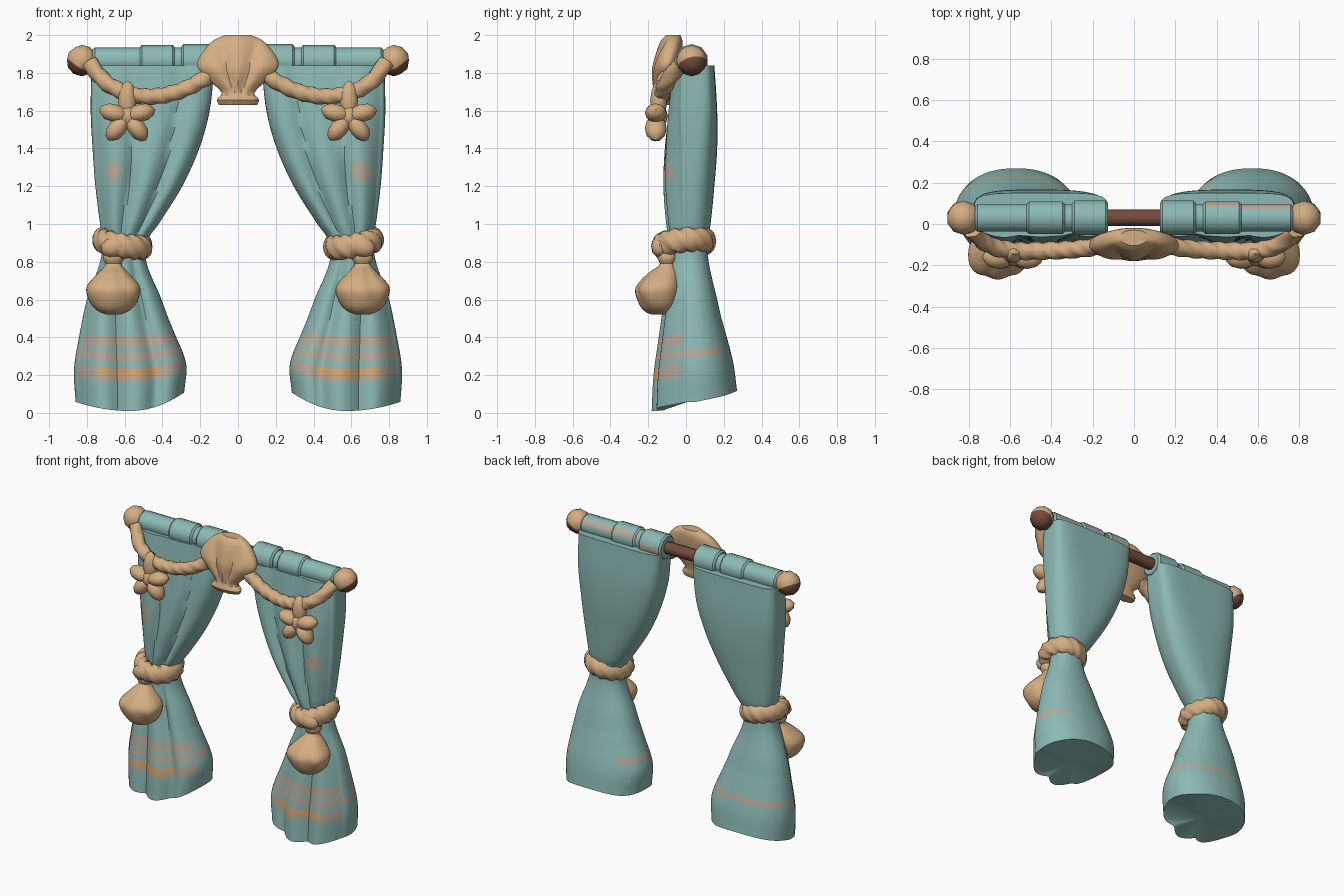
import bpy, bmesh, math
from mathutils import Vector, Matrix

if "Cube" in bpy.data.objects:
    bpy.data.objects.remove(bpy.data.objects["Cube"])

def mat(name, c):
    m = bpy.data.materials.new(name)
    m.diffuse_color = (*c, 1)
    m.use_nodes = True
    m.node_tree.nodes["Principled BSDF"].inputs["Base Color"].default_value = m.diffuse_color
    return m

TEAL = mat("teal_cloth", (0.265, 0.49, 0.46))
TAN = mat("sandy_tan", (0.66, 0.42, 0.225))
BROWN = mat("dark_wood", (0.18, 0.07, 0.045))
BEIGE = mat("beige_print", (0.46, 0.41, 0.335))
ORANGE = mat("orange_print", (0.68, 0.39, 0.17))

def finish(name, bm, mats, angle=35):
    bmesh.ops.recalc_face_normals(bm, faces=bm.faces[:])
    me = bpy.data.meshes.new(name)
    bm.to_mesh(me)
    bm.free()
    for m in mats:
        me.materials.append(m)
    for p in me.polygons:
        p.use_smooth = True
    me.set_sharp_from_angle(angle=math.radians(angle))
    ob = bpy.data.objects.new(name, me)
    bpy.context.collection.objects.link(ob)
    return ob

def loft(name, rings, mats, rule=None, closed=False, angle=35):
    """Skin a list of point rings; rule(centre, row) picks the material."""
    bm = bmesh.new()
    vs = [[bm.verts.new(p) for p in r] for r in rings]
    n, m = len(rings[0]), len(rings)
    for i in range(m if closed else m - 1):
        a, b = vs[i], vs[(i + 1) % m]
        for j in range(n):
            k = (j + 1) % n
            f = bm.faces.new((a[j], a[k], b[k], b[j]))
            if rule:
                f.material_index = rule(f.calc_center_median(), i)
    if not closed:
        caps = [bm.faces.new(vs[0]), bm.faces.new(vs[-1])]
        bmesh.ops.poke(bm, faces=caps)
    return finish(name, bm, mats, angle)

def keyed(keys, z):
    """Smooth interpolation of rows (z, values...)."""
    i = 0
    while i < len(keys) - 2 and z > keys[i + 1][0]:
        i += 1
    a, b = keys[i], keys[i + 1]
    p, q = keys[max(i - 1, 0)], keys[min(i + 2, len(keys) - 1)]
    h = b[0] - a[0]
    t = min(max((z - a[0]) / h, 0), 1)
    out = []
    for k in range(1, len(a)):
        m0 = (b[k] - p[k]) / (b[0] - p[0]) * h
        m1 = (q[k] - a[k]) / (q[0] - a[0]) * h
        out.append((2*t**3 - 3*t*t + 1) * a[k] + (t**3 - 2*t*t + t) * m0
                   + (3*t*t - 2*t**3) * b[k] + (t**3 - t*t) * m1)
    return out

def power(v, e):
    return math.copysign(abs(v) ** e, v)

# Curtain panel: height, outer x, inner x, front y, back y, squareness, fold depth
PANEL = [
    (0.01, 0.86, 0.285, -0.165, 0.27, 0.9, 0.035),
    (0.2, 0.868, 0.275, -0.155, 0.25, 0.9, 0.035),
    (0.4, 0.84, 0.335, -0.13, 0.21, 0.9, 0.03),
    (0.6, 0.80, 0.405, -0.105, 0.165, 0.9, 0.025),
    (0.8, 0.73, 0.485, -0.085, 0.12, 0.9, 0.012),
    (0.92, 0.715, 0.475, -0.085, 0.115, 0.9, 0.012),
    (1.0, 0.73, 0.42, -0.095, 0.13, 0.85, 0.02),
    (1.2, 0.755, 0.295, -0.105, 0.15, 0.75, 0.03),
    (1.4, 0.77, 0.205, -0.10, 0.165, 0.65, 0.028),
    (1.6, 0.78, 0.15, -0.085, 0.165, 0.5, 0.022),
    (1.84, 0.775, 0.125, -0.06, 0.15, 0.4, 0.012)]

def curtain(side, name):
    n, rows = 96, 183
    zs = [0.01 + 1.83 * i / rows for i in range(rows + 1)]
    rings = []
    for z in zs:
        xo, xi, yf, yb, e, fold = keyed(PANEL, z)
        w = max(0, 1 - z / 0.5)
        ring = []
        for j in range(n):
            t = 2 * math.pi * j / n
            c, s = math.cos(t), math.sin(t)
            u = power(c, e)
            x = (xo + xi) / 2 + (xo - xi) / 2 * u
            y = (yf + yb) / 2 + (yb - yf) / 2 * power(s, e)
            front = max(0, -s) ** 0.7
            y += fold * front * (1.1 - 1.6 * abs(math.cos(4.6 * u + 0.5)))
            lift = 0.11 * max(0, s) + (0.05 if u > 0 else 0.10) * u * u * (1 - max(0, s))
            ring.append((side * x, y, z + w * lift))
        rings.append(ring)

    def rule(c, i):
        z, x = (zs[i] + zs[min(i + 1, rows)]) / 2, abs(c.x)
        if math.hypot((x - 0.655) * (1.0 if side > 0 else 1.6), c.z - 1.275) < 0.06 and c.y < 0:
            return 1
        if 0.265 < z < 0.325 and (side < 0 or c.y < 0.2):
            return 1
        if c.y < -0.02:
            if 0.19 < z < 0.23 and 0.42 < x < 0.74:
                return 2
            if 0.34 < z < 0.41 or 0.165 < z < 0.24:
                return 1
        return 0
    loft(name, rings, [TEAL, BEIGE, ORANGE], rule, angle=40)

def tube_x(name, x0, x1, r, mats, rule=None, n=10, bevel=0.012):
    rings = []
    for x, q in ((x0, r - bevel), (x0 + bevel, r), (x1 - bevel, r), (x1, r - bevel)):
        rings.append([(x, 0.03 + q * math.cos(2 * math.pi * (j + .5) / n),
                       1.865 + q * math.sin(2 * math.pi * (j + .5) / n)) for j in range(n)])
    return loft(name, rings, mats, rule, angle=40)

def rope(name, pts, r, closed=False, turns=5, squash=1.0):
    """Three-strand twisted rope along a path."""
    pts = [Vector(p) for p in pts]
    m, rings = len(pts), []
    for i, p in enumerate(pts):
        a = pts[(i - 1) % m] if closed else pts[max(i - 1, 0)]
        b = pts[(i + 1) % m] if closed else pts[min(i + 1, m - 1)]
        d = (b - a).normalized()
        up = Vector((0, 0, 1)) if closed else Vector((0, -1, 0))
        e1 = d.cross(up).normalized()
        e2 = e1.cross(d)
        ring = []
        for j in range(18):
            t = 2 * math.pi * j / 18
            q = r * (0.86 + 0.22 * abs(math.cos(1.5 * t + math.pi * turns * i / m)))
            ring.append(p + e1 * q * squash * math.cos(t) + e2 * q * math.sin(t))
        rings.append(ring)
    return loft(name, rings, [TAN], closed=closed, angle=30)

def scallop(name, cx, keys, hinge, ribs, depth, n=64, steps=28):
    """Fan shell from rows (z, half width, front y, back y), ribs radiate from the hinge."""
    rings = []
    z0, z1 = keys[0][0], keys[-1][0]
    for i in range(steps + 1):
        z = z0 + (z1 - z0) * i / steps
        w, yf, yb = keyed(keys, z)
        ring = []
        for j in range(n):
            t = 2 * math.pi * j / n
            x, s = w * math.cos(t), math.sin(t)
            y = (yf + yb) / 2 + (yb - yf) / 2 * power(s, 0.8)
            if s < 0:
                a = math.atan2(x, abs(z - hinge) + 0.03)
                y += depth * -s * (1 - abs(math.cos(ribs * a))) * min(1, abs(z - hinge) / 0.1)
            ring.append((cx + x, y, z))
        rings.append(ring)
    return loft(name, rings, [TAN], angle=30)

def blobs(name, parts):
    """Joined low-poly ellipsoids: (centre, radii, rotation about y)."""
    bm = bmesh.new()
    for c, r, a in parts:
        M = Matrix.Translation(c) @ Matrix.Rotation(a, 4, 'Y') @ Matrix.Diagonal((*r, 1))
        bmesh.ops.create_icosphere(bm, subdivisions=2, radius=1, matrix=M)
    return finish(name, bm, [TAN], 30)

# Rod
tube_x("curtain_rod", -0.8, 0.8, 0.042, [BROWN])

# Large centre shell
scallop("centre_shell", 0, [
    (1.63, 0.10, -0.165, -0.09), (1.66, 0.112, -0.18, -0.08), (1.69, 0.085, -0.17, -0.08),
    (1.75, 0.14, -0.178, -0.065), (1.82, 0.208, -0.18, -0.045), (1.865, 0.213, -0.17, -0.03),
    (1.93, 0.172, -0.15, -0.02), (1.975, 0.125, -0.13, -0.02), (2.0, 0.07, -0.105, -0.03)],
    1.66, 5.5, 0.024)

for s, tag in ((-1, "left"), (1, "right")):
    curtain(s, tag + "_curtain")

    # Gathered rod pocket bands, some with beige print on the back of the right side
    for k, (a, b, r) in enumerate(((0.125, 0.30, 0.088), (0.28, 0.35, 0.07),
                                   (0.335, 0.52, 0.083), (0.50, 0.77, 0.07))):
        x0, x1 = sorted((s * a, s * b))
        back = None
        if s > 0 and k != 1:
            back = lambda c, i: int(c.y > 0.1 if k == 0 else c.y > 0.06 and c.z > 1.88)
        tube_x(f"{tag}_rod_pocket_{k}", x0, x1, r, [TEAL, BEIGE], back)

    # Ball finial, tan with dark wood underneath
    ball = Vector((s * 0.826, 0.03, 1.865))
    cut = Vector((0.6 * s, 0.25, -1)).normalized()
    bm = bmesh.new()
    bmesh.ops.create_icosphere(bm, subdivisions=2, radius=0.083, matrix=Matrix.Translation(ball))
    bmesh.ops.bisect_plane(bm, geom=bm.verts[:] + bm.edges[:] + bm.faces[:],
                           plane_co=ball + cut * 0.022, plane_no=cut)
    for f in bm.faces:
        f.material_index = int((f.calc_center_median() - ball).dot(cut) > 0.022)
    finish(tag + "_finial", bm, [TAN, BROWN], 25)

    # Rope swag from finial to centre shell
    swag = [(0.13, 1.80, -0.10), (0.22, 1.745, -0.115), (0.32, 1.70, -0.125), (0.45, 1.675, -0.13),
            (0.58, 1.69, -0.13), (0.68, 1.735, -0.11), (0.74, 1.79, -0.075), (0.78, 1.85, -0.03)]
    path = []
    for i in range(45):
        x = 0.13 + 0.65 * i / 44
        z, y = keyed(swag, x)
        path.append((s * x, y, z))
    rope(tag + "_rope_swag", path, 0.042, turns=9)

    # Starfish hanging from the swag
    cx, cz = s * 0.587, 1.57
    arms = [((cx, -0.15, cz), (0.068, 0.055, 0.062), 0),
            ((cx, -0.145, cz + 0.08), (0.05, 0.045, 0.11), 0)]
    for q in (-1, 1):
        for ang, ln in ((76, 0.072), (141, 0.082)):
            a = q * math.radians(ang)
            arms.append(((cx + math.sin(a) * ln, -0.16, cz + math.cos(a) * ln),
                         (0.049, 0.058, 0.08), a))
    blobs(tag + "_starfish", arms)

    # Tie-back ring, tilted up to the outside, with a knot
    ring = []
    for i in range(64):
        t = 2 * math.pi * i / 64
        c, q = math.cos(t), math.sin(t)
        ring.append((s * (0.612 + 0.108 * c), -0.012 + 0.118 * q, 0.897 + 0.018 * c + 0.012 * q))
    rope(tag + "_tieback", ring, 0.063, closed=True, turns=12, squash=0.8)
    blobs(tag + "_tieback_knot", [((s * 0.655, -0.14, 0.88), (0.075, 0.045, 0.055), s * 0.3)])

    # Hanging shell below the tie-back
    scallop(tag + "_hanging_shell", s * 0.66, [
        (0.52, 0.035, -0.18, -0.10), (0.535, 0.075, -0.215, -0.07), (0.57, 0.115, -0.245, -0.045),
        (0.64, 0.143, -0.27, -0.03), (0.68, 0.135, -0.258, -0.03), (0.74, 0.082, -0.20, -0.04),
        (0.785, 0.042, -0.14, -0.06), (0.815, 0.055, -0.15, -0.05), (0.85, 0.05, -0.15, -0.05)],
        0.80, 5, 0.014, n=40)
